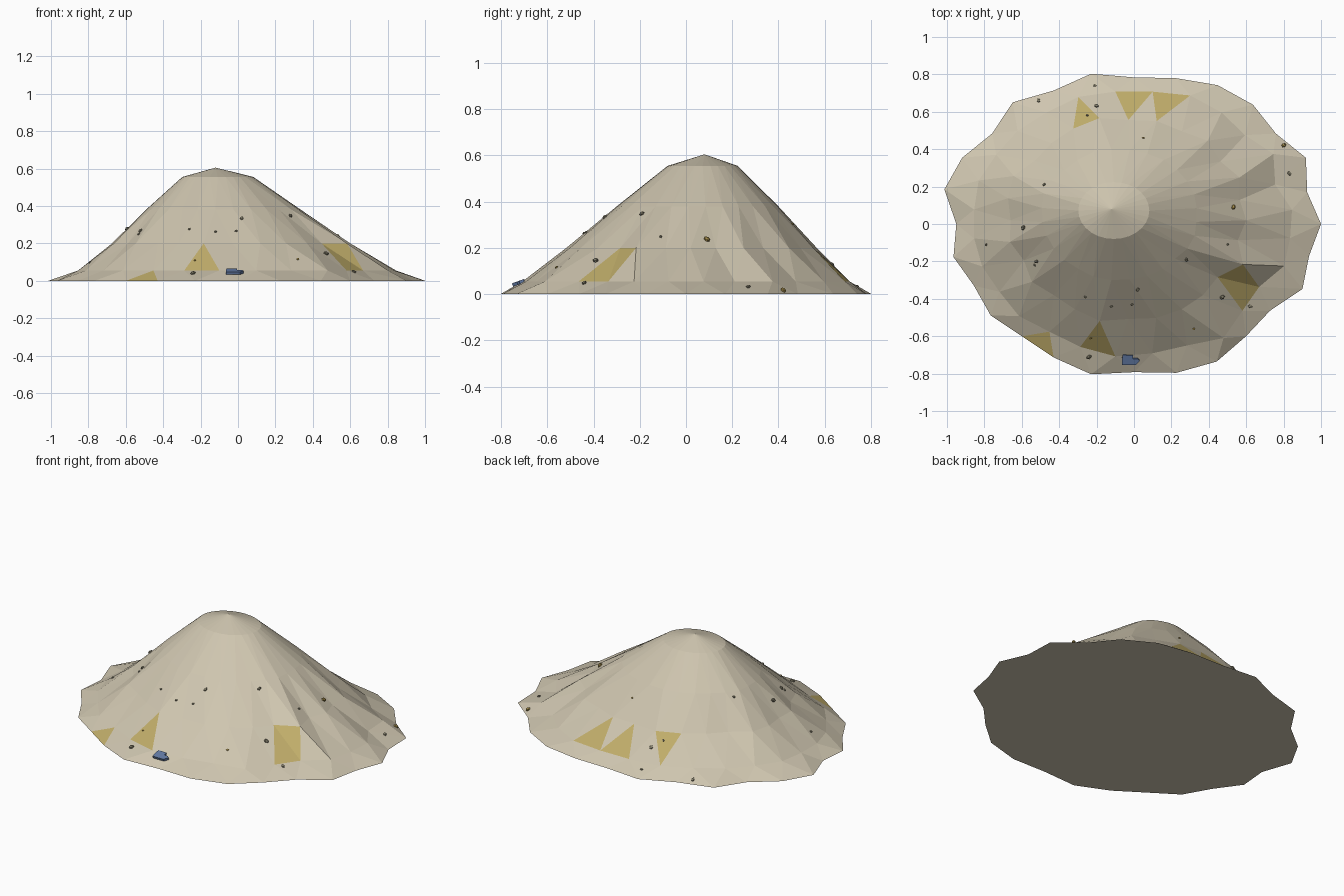
import bpy, bmesh, math, random
from mathutils import Vector, Matrix
from mathutils.bvhtree import BVHTree

random.seed(4)
cube = bpy.data.objects.get("Cube")
if cube:
    bpy.data.objects.remove(cube)


def material(name, colour):
    mat = bpy.data.materials.new(name)
    mat.use_nodes = True
    mat.diffuse_color = (*colour, 1)
    mat.node_tree.nodes["Principled BSDF"].inputs["Base Color"].default_value = (*colour, 1)
    return mat


def add_object(name, bm, *materials):
    mesh = bpy.data.meshes.new(name)
    bmesh.ops.recalc_face_normals(bm, faces=bm.faces)
    bm.to_mesh(mesh)
    for mat in materials:
        mesh.materials.append(mat)
    obj = bpy.data.objects.new(name, mesh)
    bpy.context.collection.objects.link(obj)
    return obj


sand = material("pale sand", (.62, .56, .43))
ochre = material("ochre sand", (.53, .42, .145))
stone = material("grey stone", (.25, .23, .16))
gold_stone = material("ochre stone", (.42, .30, .08))
blue = material("dusty blue", (.12, .19, .36))

# Radii of the uneven outline and the two lower rings, in percent
RIM = [100, 95, 102, 97, 102, 103, 100, 98, 103, 99, 104, 97, 102, 104,
       95, 99, 95, 98, 96, 99, 103, 99, 102, 102, 96, 93, 100, 96]
FOOT = [85, 80, 88, 84, 88, 91, 89, 89, 90, 88, 88, 87, 88, 86,
        86, 86, 85, 87, 85, 87, 89, 87, 86, 90, 82, 79, 85, 84]
SLOPE = [63, 61, 66, 63, 68, 66, 68, 67, 70, 68, 66, 64, 68, 66,
         63, 65, 62, 66, 64, 66, 69, 66, 67, 66, 64, 61, 68, 60]
N = len(RIM)
SHOULDER = [43 + .5 * ((SLOPE[i] + SLOPE[(i + 1) % N]) / 2 - 66) for i in range(N)]
CROWN = [19] * N
PEAK = Vector((-.12, .08, .605))

# Heap: triangulated strips between rings staggered by half a step
bm = bmesh.new()


def ring(radii, height, lean, stagger):
    verts = []
    for i, radius in enumerate(radii):
        a = (i + stagger) * math.tau / N
        r = radius / 100
        verts.append(bm.verts.new((PEAK.x * lean + r * math.cos(a),
                                   PEAK.y * lean + .8 * r * math.sin(a), height)))
    return verts


rings = [ring(RIM, 0, 0, 0), ring(FOOT, .055, 0, .5), ring(SLOPE, .2, .25, 0),
         ring(SHOULDER, .38, .6, .5), ring(CROWN, .555, .9, 0)]
for level, (low, high) in enumerate(zip(rings, rings[1:])):
    shift = level % 2
    for i in range(N):
        here, after = low[i - shift], low[(i + 1 - shift) % N]
        bm.faces.new((here, after, high[i]))
        bm.faces.new((after, high[(i + 1) % N], high[i]))
peak = bm.verts.new(PEAK)
for i in range(N):
    bm.faces.new((rings[-1][i], rings[-1][(i + 1) % N], peak))
bm.faces.new(rings[0][::-1])

# Ochre patches: the facets nearest to chosen spots
slopes = [f for f in bm.faces if len(f.verts) == 3]
for x, y in [(-.5, -.63), (-.21, -.62), (.57, -.27), (.57, -.36),
             (-.02, .65), (.14, .65), (-.28, .58)]:
    spot = Vector((x, y))
    facet = min(slopes, key=lambda f: (f.calc_center_median().xy - spot).length)
    facet.material_index = 1
add_object("sand_heap", bm, sand, ochre)
surface = BVHTree.FromBMesh(bm)


def on_surface(x, y):
    point, normal, _, _ = surface.ray_cast(Vector((x, y, 2)), Vector((0, 0, -1)))
    return point, normal


# Pebbles scattered over the slopes
def pebbles(name, mat, places, size):
    stones = bmesh.new()
    for x, y in places:
        point, normal = on_surface(x, y)
        turn = normal.to_track_quat('Z', 'Y').to_matrix().to_4x4()
        spin = Matrix.Rotation(random.uniform(0, math.tau), 4, 'Z')
        shape = Matrix.Diagonal((1.2, .9, random.uniform(.6, .9), 1))
        bmesh.ops.create_icosphere(
            stones, subdivisions=1, radius=size * random.uniform(.85, 1.15),
            matrix=Matrix.Translation(point + normal * size * .3) @ turn @ spin @ shape)
    add_object(name, stones, mat)


pebbles("large_pebbles", stone, [
    (-.51, .66), (.83, .27), (-.59, -.02), (-.52, -.2), (.02, -.35),
    (.47, -.39), (.62, -.44), (-.24, -.71), (-.2, .63), (.28, -.19)], .012)
pebbles("small_pebbles", stone, [
    (-.21, .74), (-.25, .58), (-.48, .21), (-.79, -.11), (-.53, -.22),
    (.5, -.11), (-.01, -.43), (-.12, -.44), (-.26, -.39)], .008)
pebbles("large_ochre_pebbles", gold_stone, [(.8, .42), (.53, .09)], .014)
pebbles("small_ochre_pebbles", gold_stone, [(.05, .46), (.32, -.56), (-.23, -.61)], .007)

# Blue scrap: a thin notched slab lying on the front slope
scrap = bmesh.new()
outline = [(-.045, -.028), (.03, -.028), (.05, -.005), (.04, .005),
           (.015, .005), (.015, .025), (-.04, .028), (-.045, 0)]
base = scrap.faces.new([scrap.verts.new((x, y, 0)) for x, y in outline])
top = bmesh.ops.extrude_face_region(scrap, geom=[base])["geom"]
bmesh.ops.translate(scrap, vec=(0, 0, .015),
                    verts=[v for v in top if isinstance(v, bmesh.types.BMVert)])
slab = add_object("blue_scrap", scrap, blue)
slab.location = (-.02, -.722, .042)
slab.rotation_euler = (math.radians(20), 0, 0)
